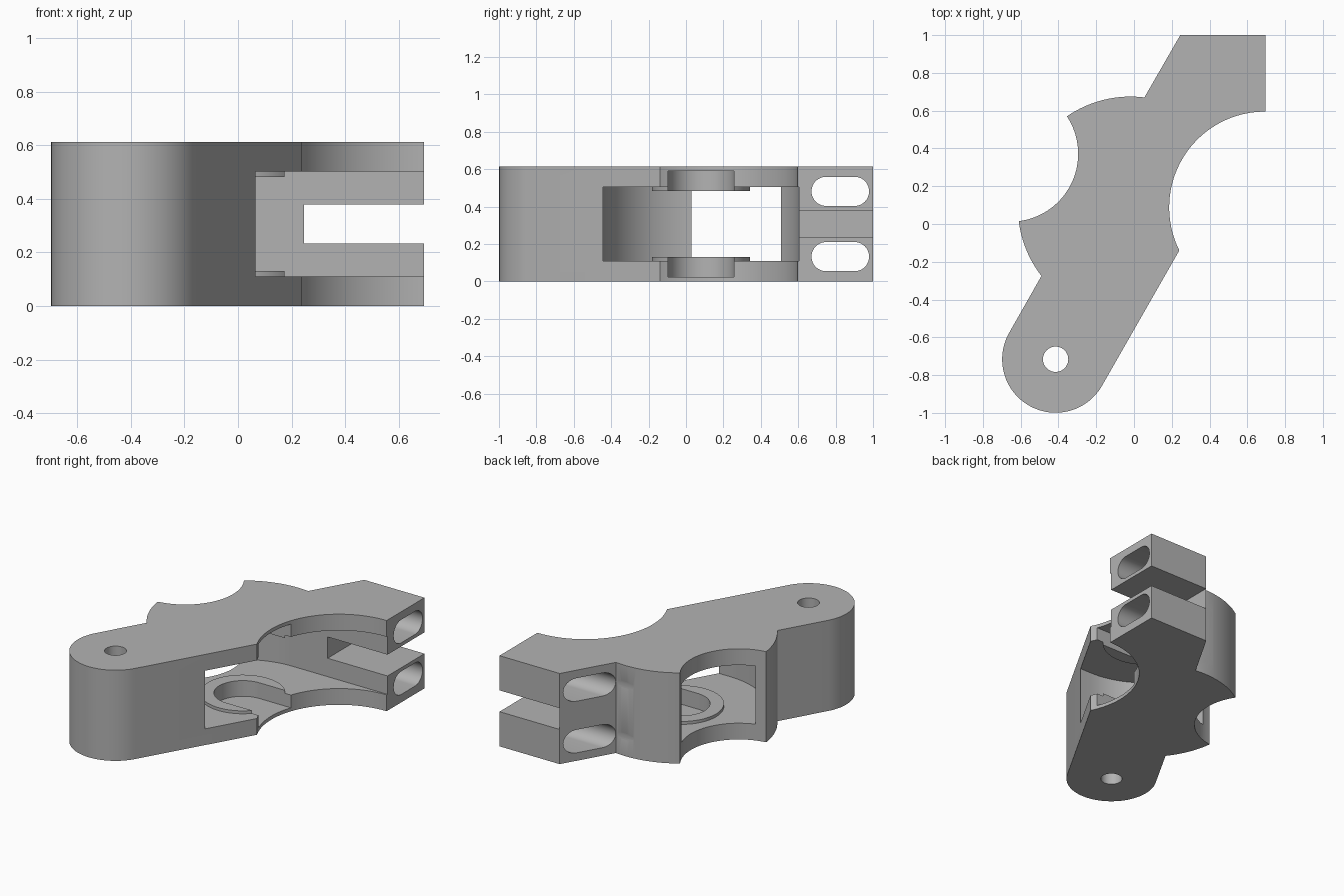
import bpy
import bmesh
from math import cos, sin, atan2, radians, pi, hypot

if "Cube" in bpy.data.objects:
    bpy.data.objects.remove(bpy.data.objects["Cube"], do_unlink=True)

HEIGHT = 0.613
MID = HEIGHT / 2
HUB = (-0.02, 0.08)        # centre of the round pocket
PIVOT = (-0.415, -0.716)   # centre of the pin hole

grey = bpy.data.materials.new("plain grey")
grey.use_nodes = True
grey.diffuse_color = (0.45, 0.45, 0.45, 1)
grey.node_tree.nodes["Principled BSDF"].inputs["Base Color"].default_value = (0.45, 0.45, 0.45, 1)


def arc(centre, start, end, clockwise, steps=32):
    """Points from start to end around centre, easing any radius difference."""
    a, b = [atan2(p[1] - centre[1], p[0] - centre[0]) for p in (start, end)]
    ra, rb = [hypot(p[0] - centre[0], p[1] - centre[1]) for p in (start, end)]
    sweep = -((a - b) % (2 * pi)) if clockwise else (b - a) % (2 * pi)
    points = []
    for i in range(steps + 1):
        t = i / steps
        r = ra + (rb - ra) * t
        points.append((centre[0] + r * cos(a + sweep * t), centre[1] + r * sin(a + sweep * t)))
    return points


def circle(centre, radius, steps=96):
    return [(centre[0] + radius * cos(2 * pi * i / steps),
             centre[1] + radius * sin(2 * pi * i / steps)) for i in range(steps)]


def stadium(centre, radius, length):
    """Half circle on the -x side with straight sides running toward +x."""
    x, y = centre
    half = arc(centre, (x, y + radius), (x, y - radius), False, 48)
    return half + [(x + length, y - radius), (x + length, y + radius)]


def prism(name, outline, low, high, along_x=False):
    """Extrude an outline up z, or a (y, z) outline along x."""
    bm = bmesh.new()
    place = (lambda p: (low, p[0], p[1])) if along_x else (lambda p: (p[0], p[1], low))
    face = bm.faces.new([bm.verts.new(place(p)) for p in outline])
    result = bmesh.ops.extrude_face_region(bm, geom=[face])
    moved = [v for v in result["geom"] if isinstance(v, bmesh.types.BMVert)]
    step = high - low
    bmesh.ops.translate(bm, verts=moved, vec=(step, 0, 0) if along_x else (0, 0, step))
    bmesh.ops.recalc_face_normals(bm, faces=bm.faces)
    mesh = bpy.data.meshes.new(name)
    bm.to_mesh(mesh)
    bm.free()
    mesh.materials.append(grey)
    obj = bpy.data.objects.new(name, mesh)
    bpy.context.collection.objects.link(obj)
    return obj


def combine(target, tool, operation):
    """Apply a boolean and discard the tool."""
    bpy.context.view_layer.objects.active = target
    mod = target.modifiers.new(operation.lower(), 'BOOLEAN')
    mod.operation = operation
    mod.solver = 'EXACT'
    mod.object = tool
    bpy.ops.object.modifier_apply(modifier=mod.name)
    bpy.data.objects.remove(tool, do_unlink=True)


# Body outline: clamp arm, scooped jaw, pivot arm, round housing
reach = 0.283
nx, ny = reach * cos(radians(30)), reach * sin(radians(30))
right_tangent = (PIVOT[0] + nx, PIVOT[1] - ny)
left_tangent = (PIVOT[0] - nx, PIVOT[1] + ny)
outline = [(0.245, 1.0), (0.695, 1.0)]
outline += arc((0.695, 0.09), (0.695, 0.595), (0.24, -0.14), False, 48)
outline += arc(PIVOT, right_tangent, left_tangent, True, 48)
outline += arc(HUB, (-0.49, -0.275), (-0.61, 0.015), True, 16)
outline += arc((-0.656, 0.37), (-0.61, 0.015), (-0.355, 0.57), False)[1:]
outline += arc(HUB, (-0.355, 0.57), (0.055, 0.67), True, 20)[1:]
body = prism("clamp_body", outline, 0, HEIGHT)

# Pivot pin hole
combine(body, prism("pin_hole_cutter", circle(PIVOT, 0.067, 48), -0.1, HEIGHT + 0.1), 'DIFFERENCE')

# Round pocket open toward the jaw
combine(body, prism("pocket_cutter", stadium(HUB, 0.525, 1.2), 0.11, HEIGHT - 0.11), 'DIFFERENCE')

# Raised rings and keyhole recesses in the floor and ceiling of the pocket
for low, high, key_low, key_high in ((0.06, 0.13, 0.024, 0.2),
                                     (HEIGHT - 0.13, HEIGHT - 0.06, HEIGHT - 0.2, HEIGHT - 0.024)):
    combine(body, prism("ring", circle(HUB, 0.262), low, high), 'UNION')
    combine(body, prism("recess_cutter", stadium(HUB, 0.177, 0.6), key_low, key_high), 'DIFFERENCE')

# Slot splitting the clamp arm in two
slot = [(0.247, 0.5), (0.9, 0.5), (0.9, 1.1), (0.247, 1.1)]
combine(body, prism("arm_slot_cutter", slot, MID - 0.072, MID + 0.072), 'DIFFERENCE')

# Long bolt holes through both halves of the arm
radius = 0.078
for z in (0.132, HEIGHT - 0.132):
    y0, y1 = 0.671 + radius, 0.979 - radius
    oval = arc((y0, z), (y0, z + radius), (y0, z - radius), False, 24)
    oval += arc((y1, z), (y1, z - radius), (y1, z + radius), False, 24)
    combine(body, prism("bolt_hole_cutter", oval, -0.3, 1.0, along_x=True), 'DIFFERENCE')

# Smooth the curved walls, keep the edges crisp
bpy.ops.object.select_all(action='DESELECT')
body.select_set(True)
bpy.context.view_layer.objects.active = body
bpy.ops.object.shade_smooth_by_angle(angle=radians(25))
